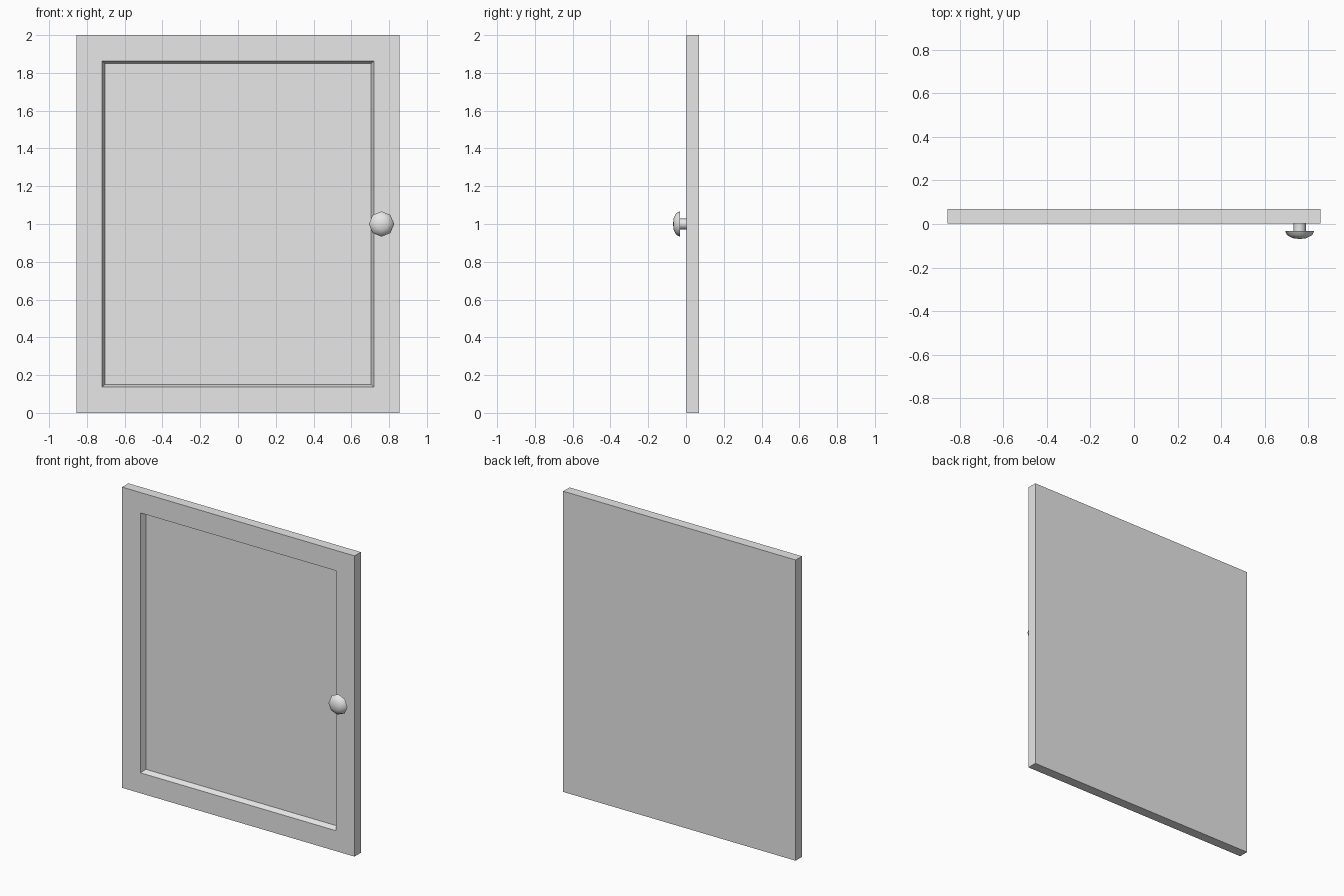
import bpy, bmesh, math
from mathutils import Matrix, Vector

cube = bpy.data.objects.get("Cube")
if cube:
    bpy.data.objects.remove(cube, do_unlink=True)

grey = bpy.data.materials.new("plain_grey")
grey.use_nodes = True
colour = (0.8, 0.8, 0.8, 1)
grey.diffuse_color = colour
grey.node_tree.nodes["Principled BSDF"].inputs["Base Color"].default_value = colour

WIDTH, HEIGHT = 1.71, 2.0
FRONT, BACK = 0.003, 0.069


def finish(name, bm):
    """Turn a bmesh into a named grey object."""
    bmesh.ops.recalc_face_normals(bm, faces=bm.faces)
    mesh = bpy.data.meshes.new(name)
    bm.to_mesh(mesh)
    bm.free()
    mesh.materials.append(grey)
    obj = bpy.data.objects.new(name, mesh)
    bpy.context.collection.objects.link(obj)
    return obj


def lathe(name, profile, centre, sides=8):
    """Spin (radius, y) points about the y axis through centre."""
    bm = bmesh.new()
    verts = [bm.verts.new((r, y, 0)) for r, y in profile]
    edges = [bm.edges.new(pair) for pair in zip(verts, verts[1:])]
    bmesh.ops.spin(bm, geom=verts + edges, cent=(0, 0, 0), axis=(0, 1, 0),
                   angle=math.tau, steps=sides)
    bmesh.ops.remove_doubles(bm, verts=bm.verts, dist=0.0001)
    obj = finish(name, bm)
    obj.location = centre
    bpy.ops.object.select_all(action="DESELECT")
    obj.select_set(True)
    bpy.context.view_layer.objects.active = obj
    bpy.ops.object.shade_smooth_by_angle(angle=math.radians(50))
    return obj


# Door slab with a bevelled recessed panel in its front
bm = bmesh.new()
bmesh.ops.create_cube(bm, size=1, matrix=Matrix.Translation(
    (0, (FRONT + BACK) / 2, HEIGHT / 2)) @ Matrix.Diagonal((WIDTH, BACK - FRONT, HEIGHT, 1)))
bm.normal_update()
panel = min(bm.faces, key=lambda f: f.normal.y)
bmesh.ops.inset_region(bm, faces=[panel], thickness=0.192)
bmesh.ops.inset_region(bm, faces=[panel], thickness=0.02)
bmesh.ops.translate(bm, verts=panel.verts, vec=Vector((0, 0.035, 0)))
finish("door_panel", bm)

# Knob: short stem and domed cap
knob_centre = (0.76, 0, 1.0)
lathe("knob_stem", [(0.029, FRONT), (0.029, -0.032)], knob_centre)
lathe("knob_cap", [(0, -0.031), (0.067, -0.031), (0.058, -0.051),
                   (0.031, -0.065), (0, -0.069)], knob_centre)
